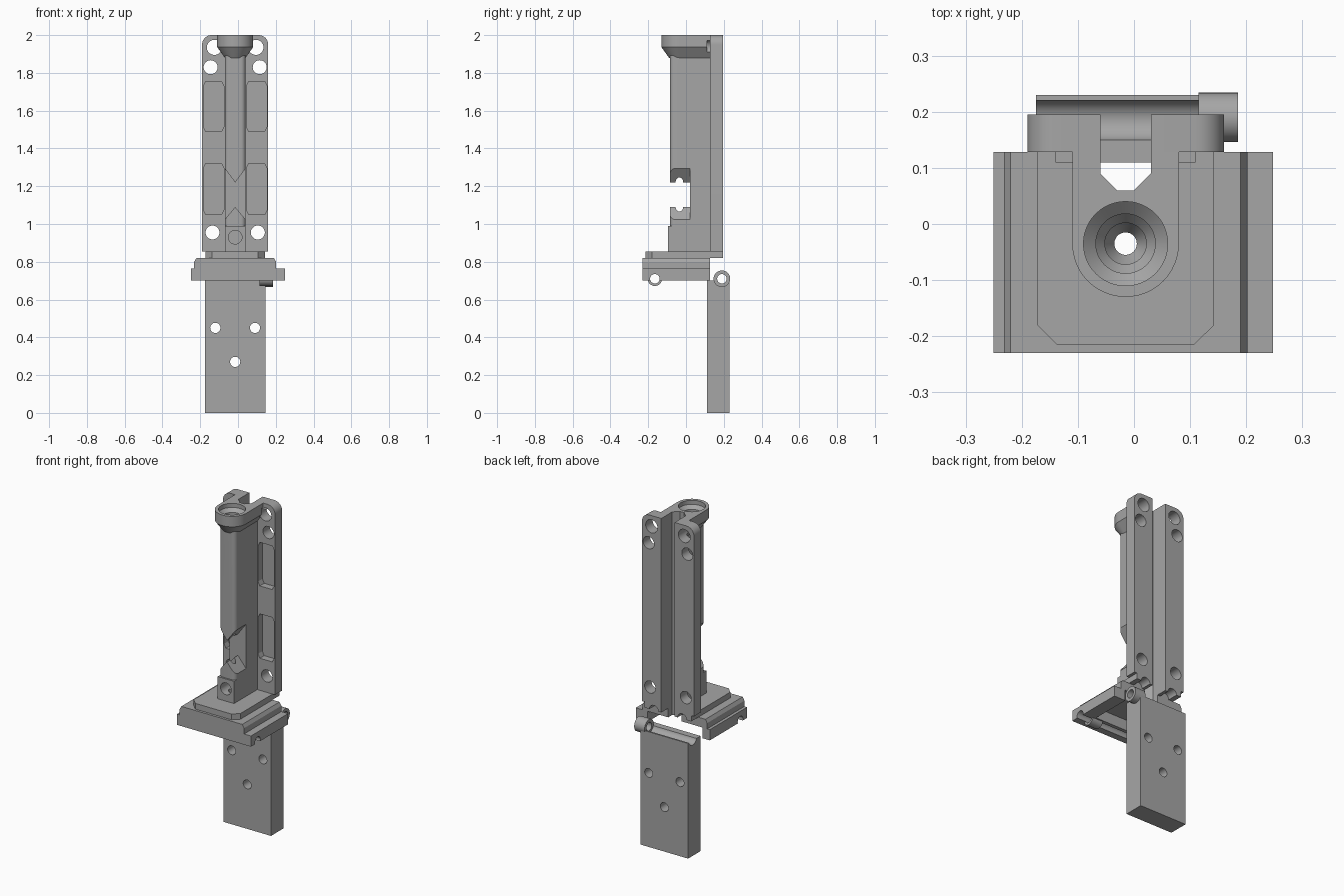
import bpy, bmesh, math
from mathutils import Matrix

if "Cube" in bpy.data.objects:
    bpy.data.objects.remove(bpy.data.objects["Cube"], do_unlink=True)

CX = -0.015     # symmetry line of the tower
BORE_Y = -0.035  # bore axis

grey = bpy.data.materials.new("machined grey")
grey.use_nodes = True
grey.diffuse_color = (0.38, 0.38, 0.38, 1)
grey.node_tree.nodes["Principled BSDF"].inputs["Base Color"].default_value = (0.38, 0.38, 0.38, 1)


def finish(name, bm):
    bmesh.ops.recalc_face_normals(bm, faces=bm.faces)
    me = bpy.data.meshes.new(name)
    bm.to_mesh(me)
    bm.free()
    ob = bpy.data.objects.new(name, me)
    bpy.context.collection.objects.link(ob)
    me.materials.append(grey)
    return ob


def prism(name, pts, axis, lo, hi):
    """Extrude a 2D outline along an axis."""
    place = {"x": lambda a, b: (lo, a, b), "y": lambda a, b: (a, lo, b), "z": lambda a, b: (a, b, lo)}[axis]
    bm = bmesh.new()
    face = bm.faces.new([bm.verts.new(place(a, b)) for a, b in pts])
    out = bmesh.ops.extrude_face_region(bm, geom=[face])
    step = [hi - lo if c == axis else 0 for c in "xyz"]
    bmesh.ops.translate(bm, vec=step, verts=[v for v in out["geom"] if isinstance(v, bmesh.types.BMVert)])
    return finish(name, bm)


def box(name, x0, x1, y0, y1, z0, z1):
    return prism(name, [(x0, y0), (x1, y0), (x1, y1), (x0, y1)], "z", z0, z1)


def rod(name, a, b, r, axis, lo, hi):
    n = 40
    ring = [(a + r * math.cos(2 * math.pi * i / n), b + r * math.sin(2 * math.pi * i / n)) for i in range(n)]
    return prism(name, ring, axis, lo, hi)


def lathe(name, profile):
    """Revolve a radius/height profile about the bore axis."""
    bm = bmesh.new()
    for (r0, z0), (r1, z1) in zip(profile, profile[1:]):
        bmesh.ops.create_cone(bm, cap_ends=False, segments=48, radius1=r0, radius2=r1, depth=z1 - z0,
                              matrix=Matrix.Translation((CX, BORE_Y, (z0 + z1) / 2)))
    bmesh.ops.remove_doubles(bm, verts=bm.verts, dist=1e-5)
    bmesh.ops.holes_fill(bm, edges=[e for e in bm.edges if e.is_boundary], sides=0)
    return finish(name, bm)


def arc(cx, cy, r, start, n=8):
    """Quarter-circle points from a start angle in degrees."""
    return [(cx + r * math.cos(math.radians(start + 90 * i / n)),
             cy + r * math.sin(math.radians(start + 90 * i / n))) for i in range(n + 1)]


def combine(ob, tools, operation="DIFFERENCE"):
    for t in tools:
        m = ob.modifiers.new("bool", "BOOLEAN")
        m.operation, m.solver, m.object = operation, "EXACT", t
    bpy.context.view_layer.update()
    me = bpy.data.meshes.new_from_object(ob.evaluated_get(bpy.context.evaluated_depsgraph_get()))
    ob.modifiers.clear()
    ob.data = me
    for t in tools:
        bpy.data.objects.remove(t, do_unlink=True)


def channel():
    """Tapered slot down the back of the tower."""
    half = [(0.015, 0.06), (0.045, 0.09), (0.045, 0.25)]
    return prism("slot_cutter", [(CX + x, y) for x, y in half] + [(CX - x, y) for x, y in half[::-1]], "z", 0.6, 2.1)


def bore():
    return lathe("bore_cutter", [(0.02, 0.6), (0.02, 1.34), (0.037, 1.37), (0.037, 1.9),
                                 (0.053, 1.92), (0.053, 1.955), (0.075, 1.975), (0.075, 2.1)])


# Back plate with rounded top corners
outline = [(-0.19, 0.855), (-0.172, 0.855), (-0.172, 0.82), (0.142, 0.82), (0.142, 0.855), (0.16, 0.855)]
outline += arc(0.11, 1.95, 0.05, 0) + arc(-0.14, 1.95, 0.05, 90)
plate = prism("back_plate", outline, "y", 0.128, 0.195)
cuts = [channel()]
for s in (-1, 1):
    for dx, z, r in ((0.11, 1.935, 0.04), (0.13, 1.83, 0.037), (0.12, 0.955, 0.037), (0.095, 0.82, 0.03)):
        cuts.append(rod("hole_cutter", CX + s * dx, z, r, "y", 0.05, 0.3))
    # Pockets with clipped corners
    for z0, z1 in ((1.49, 1.755), (1.05, 1.32)):
        e = 0.012
        pocket = [(0.06 + e, z0), (0.168 - e, z0), (0.168, z0 + 2 * e), (0.168, z1 - 2 * e),
                  (0.168 - e, z1), (0.06 + e, z1), (0.06, z1 - 2 * e), (0.06, z0 + 2 * e)]
        cuts.append(prism("pocket_cutter", [(CX + s * x, z) for x, z in pocket], "y", 0.05, 0.17))
combine(plate, cuts)

# Barrel housing with rounded front edges
section = [(0.04, 0.14), (-0.07, 0.14)] + arc(-0.045, -0.06, 0.025, 180) + arc(0.015, -0.06, 0.025, 270)
barrel = prism("barrel_housing", section, "z", 0.85, 1.9)
lower_block = box("lower_block", -0.07, 0.04, -0.095, 0.1, 0.845, 0.99)
combine(barrel, [lower_block], "UNION")
window = [(-0.09, 1.0), (CX, 1.09), (0.06, 1.0), (0.06, 1.32), (CX, 1.22), (-0.09, 1.32)]
combine(barrel, [bore(), channel(), prism("window_cutter", window, "y", -0.2, 0.02),
                 rod("screw_cutter", CX, 0.93, 0.036, "y", -0.2, 0.02)])

# Funnel collar and its neck to the plate
collar = lathe("collar", [(0.055, 1.88), (0.095, 1.936), (0.095, 2.0)])
half = [(0.055, 1.88), (0.095, 1.936), (0.095, 2.0)]
neck = prism("neck", [(CX + x, z) for x, z in half] + [(CX - x, z) for x, z in half[::-1]], "y", BORE_Y, 0.135)
combine(collar, [neck], "UNION")
combine(collar, [bore(), channel()] +
        [rod("hole_cutter", CX + s * 0.11, 1.935, 0.04, "y", 0.11, 0.3) for s in (-1, 1)])
for s, side in ((-1, "right"), (1, "left")):
    x0, x1 = sorted((CX + s * 0.094, CX + s * 0.125))
    lug = box(side + "_collar_lug", x0, x1, 0.11, 0.132, 1.92, 1.975)
    combine(lug, [rod("hole_cutter", CX + s * 0.11, 1.935, 0.04, "y", 0.05, 0.3)])

# Plinth
plinth = prism("plinth", [(-0.172, 0.128), (-0.172, -0.18), (-0.137, -0.215), (0.107, -0.215),
                          (0.143, -0.18), (0.143, 0.128)], "z", 0.815, 0.855)
combine(plinth, [channel(), bore()])

# Base with side rails, hollow underneath
base = box("base", -0.25, 0.248, -0.23, 0.128, 0.70, 0.765)
upper = prism("base_top", [(-0.232, 0.75), (0.202, 0.75), (0.202, 0.80), (0.19, 0.82),
                           (-0.22, 0.82), (-0.232, 0.80)], "y", -0.23, 0.128)
front_tube = rod("front_tube", -0.165, 0.71, 0.038, "x", 0.115, 0.185)
combine(base, [upper, front_tube], "UNION")
combine(base, [box("hollow_cutter", -0.2, 0.17, -0.12, 0.2, 0.6, 0.765), channel(), bore(),
               rod("pin_cutter", -0.165, 0.71, 0.025, "x", -0.4, 0.4)])

# Hinged lower block with pin groove and screw holes
block = box("lower_mount", -0.175, 0.145, 0.11, 0.23, 0.0, 0.70)
combine(block, [rod("groove_cutter", 0.185, 0.71, 0.037, "x", -0.4, 0.4)] +
        [rod("hole_cutter", x, z, 0.027, "y", 0, 0.4) for x, z in ((-0.12, 0.45), (0.09, 0.45), (CX, 0.27))])
knuckle = rod("hinge_knuckle", 0.19, 0.71, 0.044, "x", 0.115, 0.185)
combine(knuckle, [rod("pin_cutter", 0.19, 0.71, 0.025, "x", 0, 0.4)])

# Smooth round surfaces, keep machined edges sharp
bpy.ops.object.select_all(action="DESELECT")
for ob in (plate, barrel, collar, plinth, base, block, knuckle):
    ob.select_set(True)
bpy.context.view_layer.objects.active = plate
bpy.ops.object.shade_smooth_by_angle(angle=math.radians(25))
